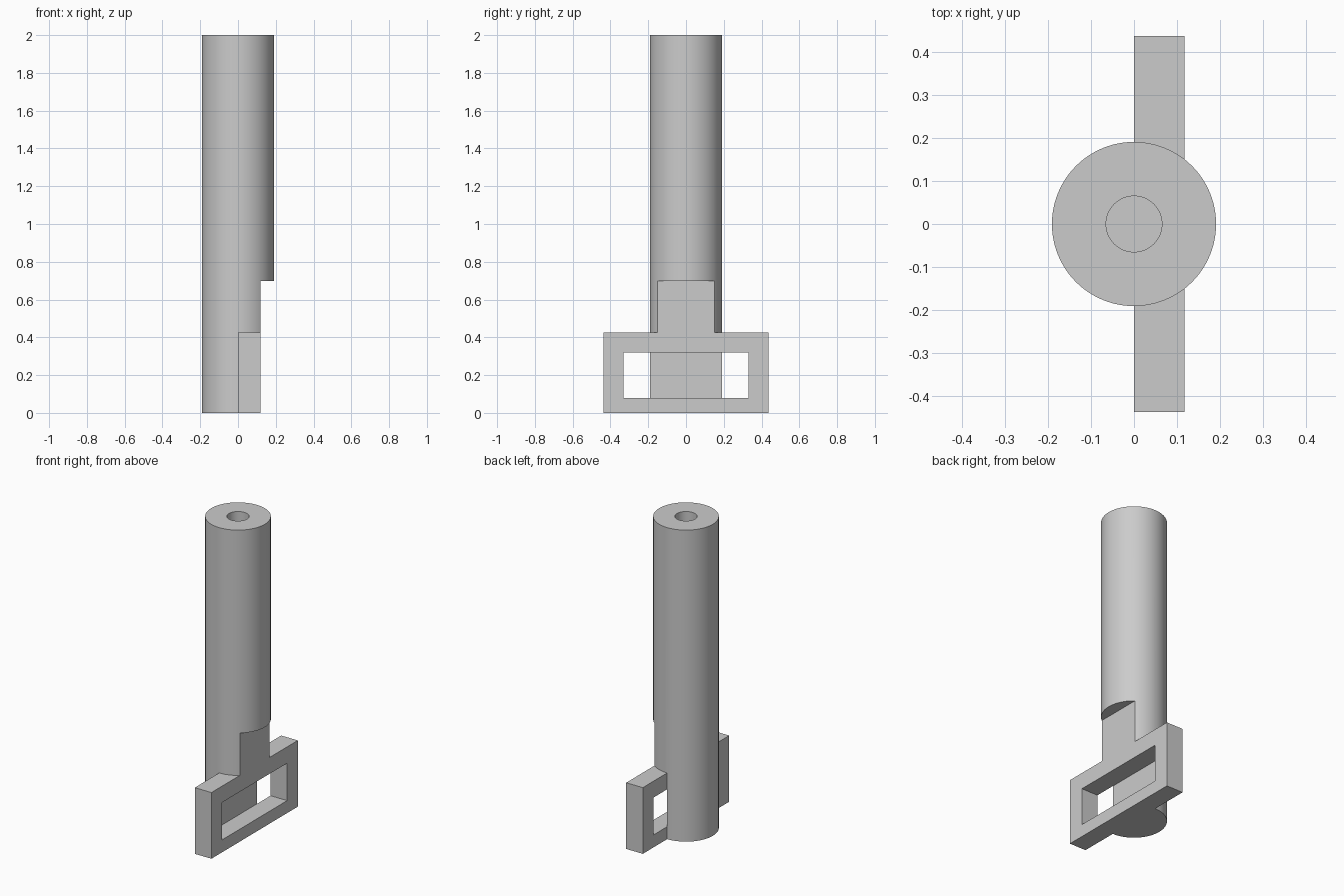
import bpy
import math

old = bpy.data.objects.get("Cube")
if old:
    bpy.data.objects.remove(old, do_unlink=True)

RADIUS, HEIGHT = 0.191, 2.0
FLAT_X = 0.118        # outer plane of the flat and the frame

grey = bpy.data.materials.new("plain grey")
grey.use_nodes = True
grey.diffuse_color = (0.6, 0.6, 0.6, 1)
grey.node_tree.nodes["Principled BSDF"].inputs["Base Color"].default_value = grey.diffuse_color


def cylinder(name, radius, z0, z1, sides):
    bpy.ops.mesh.primitive_cylinder_add(vertices=sides, radius=radius, depth=z1 - z0,
                                        location=(0, 0, (z0 + z1) / 2))
    bpy.context.object.name = name
    return bpy.context.object


def box(name, x0, x1, half_y, z0, z1):
    bpy.ops.mesh.primitive_cube_add(size=1, location=((x0 + x1) / 2, 0, (z0 + z1) / 2))
    ob = bpy.context.object
    ob.name = name
    ob.scale = (x1 - x0, 2 * half_y, z1 - z0)
    bpy.ops.object.transform_apply(location=False, rotation=False, scale=True)
    return ob


def combine(target, tool, operation):
    mod = target.modifiers.new(tool.name, "BOOLEAN")
    mod.operation, mod.solver, mod.object = operation, "EXACT", tool
    bpy.ops.object.select_all(action="DESELECT")
    target.select_set(True)
    bpy.context.view_layer.objects.active = target
    bpy.ops.object.modifier_apply(modifier=mod.name)
    bpy.data.objects.remove(tool, do_unlink=True)


# Round shaft with an oversize frame block joined to its lower end
shaft = cylinder("shaft_with_frame", RADIUS, 0, HEIGHT, 96)
combine(shaft, box("frame_block", 0, 0.3, 0.438, 0, 0.425), "UNION")

# One flat trims the shaft and the frame face together
combine(shaft, box("flat_cutter", FLAT_X, 0.5, 0.6, -0.1, 0.697), "DIFFERENCE")

# Window down to the middle plane of the shaft
combine(shaft, box("window_cutter", 0, 0.5, 0.33, 0.08, 0.32), "DIFFERENCE")

# Blind bore in the top
combine(shaft, cylinder("bore_cutter", 0.065, 1.2, HEIGHT + 0.1, 48), "DIFFERENCE")

shaft.data.materials.clear()
shaft.data.materials.append(grey)
bpy.ops.object.shade_smooth_by_angle(angle=math.radians(30))
